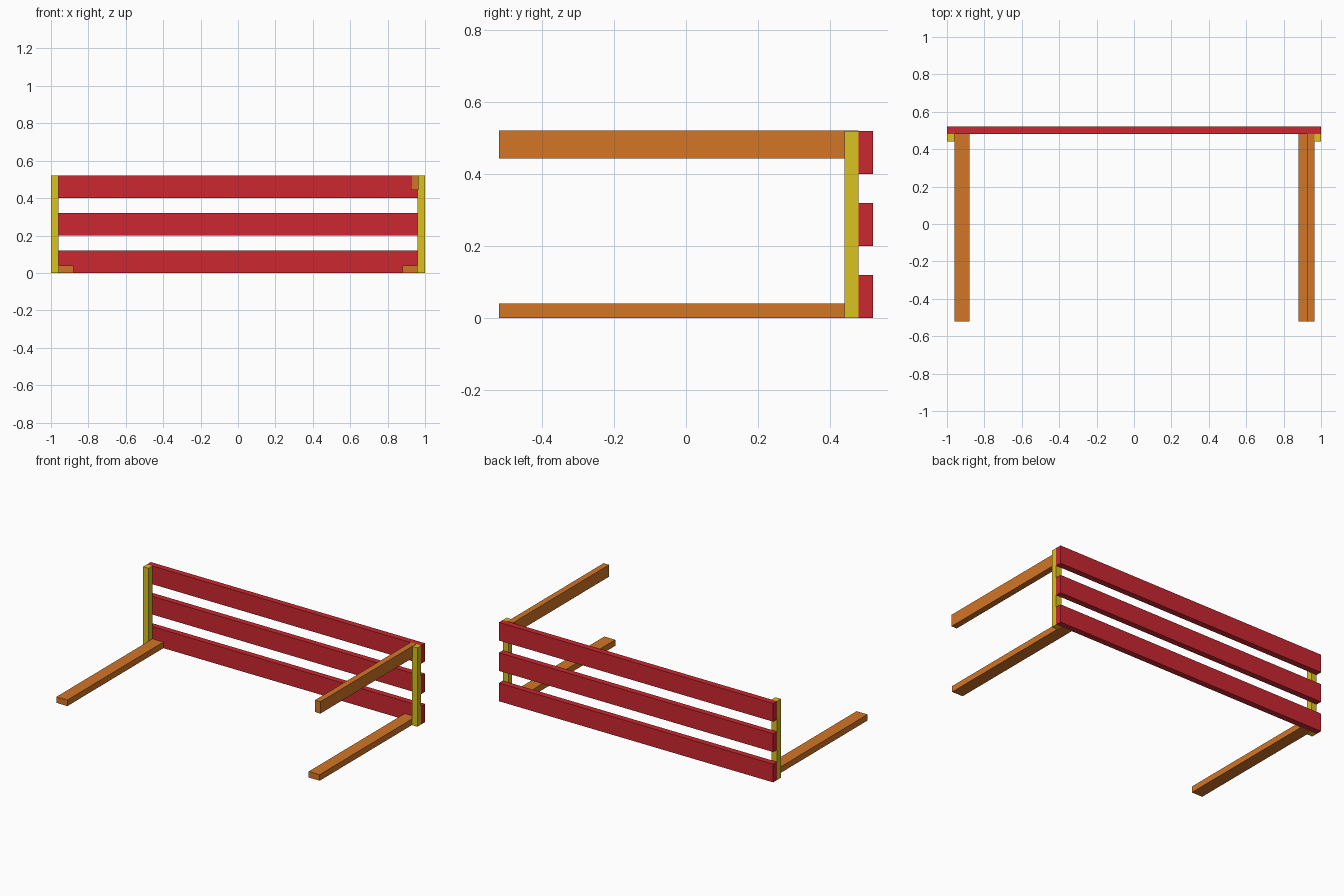
import bpy

if "Cube" in bpy.data.objects:
    bpy.data.objects.remove(bpy.data.objects["Cube"])


def material(name, color):
    mat = bpy.data.materials.new(name)
    mat.diffuse_color = color
    mat.use_nodes = True
    mat.node_tree.nodes["Principled BSDF"].inputs["Base Color"].default_value = mat.diffuse_color
    return mat


RED = material("red_paint", (0.60, 0.02, 0.03, 1))
YELLOW = material("yellow_paint", (0.70, 0.54, 0.015, 1))
ORANGE = material("orange_paint", (0.65, 0.18, 0.02, 1))


def box(name, x, y, z, mat):
    """Box spanning the (min, max) ranges given on each axis."""
    spans = (x, y, z)
    bpy.ops.mesh.primitive_cube_add(size=1, location=[(a + b) / 2 for a, b in spans])
    obj = bpy.context.object
    obj.scale = [b - a for a, b in spans]
    bpy.ops.object.transform_apply(location=False, rotation=False, scale=True)
    obj.name = name
    obj.data.materials.append(mat)
    return obj


# Three horizontal back slats
for label, z in (("lower", 0.0), ("middle", 0.2), ("upper", 0.4)):
    box(label + "_back_slat", (-1, 1), (0.48, 0.52), (z, z + 0.12), RED)

# Upright posts and floor rails on both sides
for label, s in (("left", -1), ("right", 1)):
    box(label + "_post", sorted((s * 0.96, s * 1.0)), (0.44, 0.48), (0, 0.52), YELLOW)
    box(label + "_floor_rail", sorted((s * 0.88, s * 0.96)), (-0.52, 0.48), (0, 0.04), ORANGE)

# Single upper rail on the right, standing on edge
box("right_upper_rail", (0.925, 0.965), (-0.52, 0.48), (0.444, 0.522), ORANGE)
